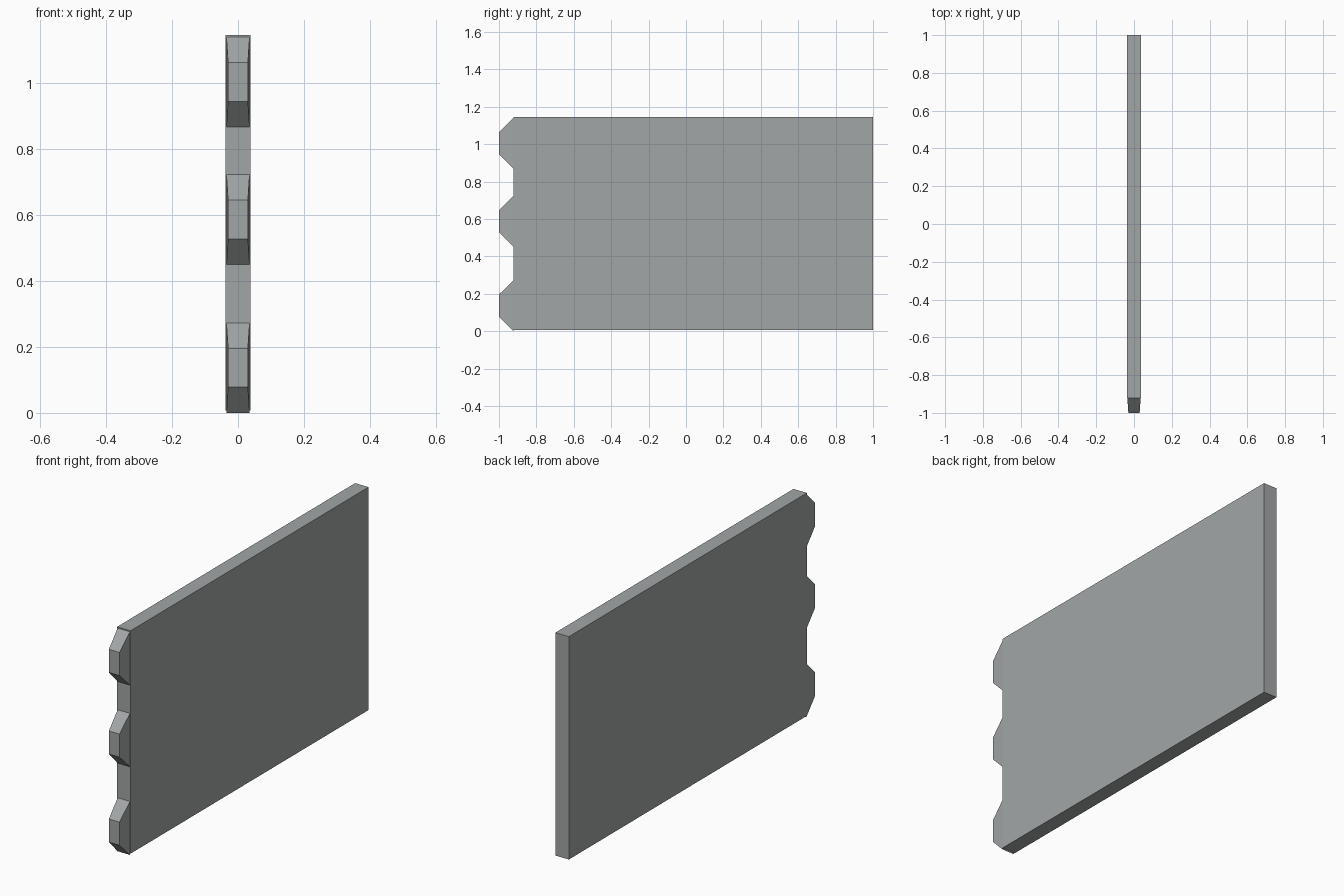
import bpy, bmesh

if "Cube" in bpy.data.objects:
    bpy.data.objects.remove(bpy.data.objects["Cube"])

# Single flat grey
grey = bpy.data.materials.new("grey")
grey.diffuse_color = (0.36, 0.38, 0.38, 1)
grey.use_nodes = True
grey.node_tree.nodes["Principled BSDF"].inputs["Base Color"].default_value = grey.diffuse_color


def prism(name, back, front):
    """Closed solid between two xz rectangles, each (y, half_width, z_low, z_high)."""
    bm = bmesh.new()
    rings = []
    for y, w, lo, hi in (back, front):
        rings.append([bm.verts.new((x, y, z)) for x, z in
                      ((-w, lo), (w, lo), (w, hi), (-w, hi))])
    for ring in rings:
        bm.faces.new(ring)
    a, b = rings
    for i in range(4):
        j = (i + 1) % 4
        bm.faces.new((a[i], a[j], b[j], b[i]))
    bmesh.ops.recalc_face_normals(bm, faces=bm.faces)
    mesh = bpy.data.meshes.new(name)
    bm.to_mesh(mesh)
    bm.free()
    mesh.materials.append(grey)
    obj = bpy.data.objects.new(name, mesh)
    bpy.context.collection.objects.link(obj)
    return obj


# Flat slab
prism("panel", (1.0, 0.038, 0.007, 1.146), (-0.922, 0.038, 0.007, 1.146))

# Three tapered teeth on the front edge
for i, z in enumerate((0.0, 0.45, 0.867)):
    prism(f"tooth_{i + 1}",
          (-0.922, 0.035, z, z + 0.273),
          (-1.0, 0.030, z + 0.078, z + 0.196))
